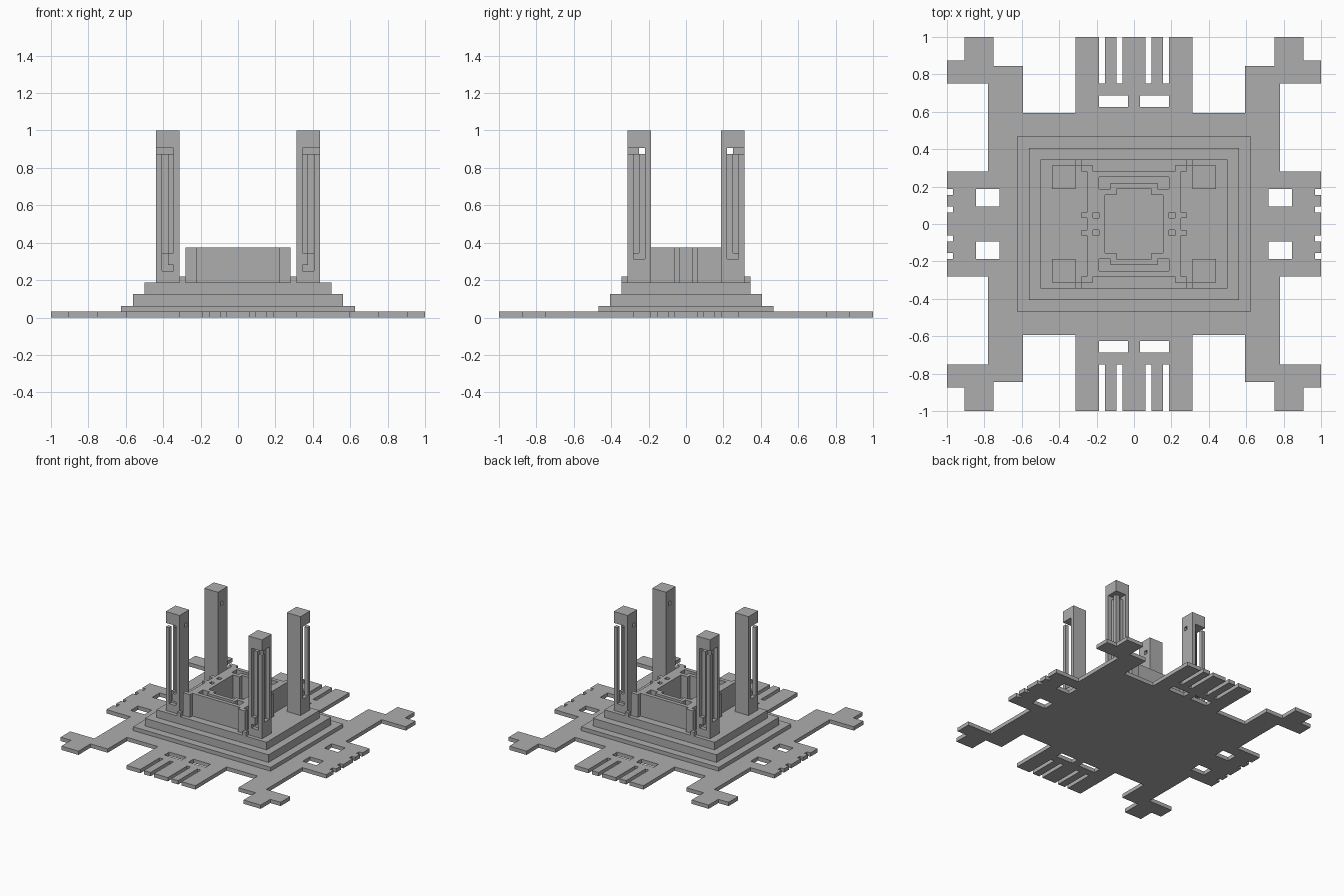
import bpy
import bmesh
from mathutils import Vector

U = 1 / 32  # one building block

if "Cube" in bpy.data.objects:
    bpy.data.objects.remove(bpy.data.objects["Cube"], do_unlink=True)

stone = bpy.data.materials.new("grey_stone")
stone.use_nodes = True
GREY = (0.42, 0.42, 0.42, 1)
stone.diffuse_color = GREY
bsdf = next(n for n in stone.node_tree.nodes if n.type == 'BSDF_PRINCIPLED')
bsdf.inputs["Base Color"].default_value = GREY
bsdf.inputs["Roughness"].default_value = 0.8


def blocks(name, lo, hi, solid):
    """Skin the unit blocks between lo and hi for which solid(x, y, z) holds."""
    bm = bmesh.new()
    verts = {}

    def filled(c):
        return all(a <= v < b for a, v, b in zip(lo, c, hi)) and \
            solid(*(v + 0.5 for v in c))

    def vert(p):
        if p not in verts:
            verts[p] = bm.verts.new(Vector(p) * U)
        return verts[p]

    for x in range(lo[0], hi[0]):
        for y in range(lo[1], hi[1]):
            for z in range(lo[2], hi[2]):
                cell = (x, y, z)
                if not filled(cell):
                    continue
                for axis in range(3):
                    for side in (0, 1):
                        near = list(cell)
                        near[axis] += 2 * side - 1
                        if filled(near):
                            continue
                        ring = []
                        for a, b in ((0, 0), (1, 0), (1, 1), (0, 1)):
                            p = list(cell)
                            p[axis] += side
                            p[(axis + 1) % 3] += a
                            p[(axis + 2) % 3] += b
                            ring.append(vert(tuple(p)))
                        bm.faces.new(ring if side else ring[::-1])
    bmesh.ops.dissolve_limit(bm, angle_limit=0.01, verts=bm.verts[:], edges=bm.edges[:])
    mesh = bpy.data.meshes.new(name)
    bm.to_mesh(mesh)
    bm.free()
    mesh.materials.append(stone)
    obj = bpy.data.objects.new(name, mesh)
    bpy.context.collection.objects.link(obj)
    return obj


# Ground plate with corner arms, slotted combs and windowed side tabs
def plate(x, y, z):
    x, y = abs(x), abs(y)
    body = x < 25 and y < 19
    arm = 19 < x < 25 and y < 27
    foot = (24 < x < 29 and y > 24) or (x > 24 and 24 < y < 28)
    comb = x < 10 and not (y > 24 and (5 < x < 6 or 2 < x < 3))
    comb = comb and not (1 < x < 6 and 20 < y < 22)
    tab = y < 9 and not (x > 31 and (5 < y < 6 or 2 < y < 3))
    window = 23 < x < 27 and 3 < y < 6
    return (body or arm or foot or comb or tab) and not window


blocks("ground_plate", (-32, -32, 0), (32, 32, 1), plate)

# Stepped platform
for name, w, d, z0, z1 in (("lower_step", 20, 15, 1, 2),
                           ("middle_step", 18, 13, 2, 4),
                           ("upper_step", 16, 11, 4, 6)):
    blocks(name, (-w, -d, z0), (w, d, z1), lambda x, y, z: True)


# Central walled enclosure with pit, end slots and side ribs
def enclosure(x, y, z):
    x, y = abs(x), abs(y)
    wall = x < 8 and y < 9
    post = 7 < x < 9 and 9 < y < 10
    rib = x < 9 and 1 < y < 2
    pit = (x < 5 and y < 5) or (x < 3 and y < 6)
    slot = x < 6 and 6 < y < 8 and not (x < 4 and y < 7)
    shaft = 6 < x < 7 and 1 < y < 2
    return (wall or post or rib) and not (pit or slot or shaft)


blocks("central_enclosure", (-9, -10, 6), (9, 10, 12), enclosure)


# Corner pillars: grooved outer faces, a loose corner shaft and a slot under the cap
def pillar(x, y, z):
    u, v = x - 10, y - 6
    if z > 29 or z < 8:
        return True
    if z > 28:
        return not ((u > 1 and v > 1) or 1 < v < 2)
    y_groove = 1 < u < 3 and v > 3 and z > (8 if u > 2 or z < 9 else 11)
    x_groove = 1 < v < 3 and u > 3 and z > 10
    core = 2 < u < 3 and 2 < v < 3 and z > 11
    return not (y_groove or x_groove or core)


def mirrored(obj):
    mod = obj.modifiers.new("mirror", 'MIRROR')
    mod.use_axis = (True, True, False)
    mod.use_mirror_merge = False


mirrored(blocks("corner_pillars", (10, 6, 6), (14, 10, 32), pillar))

# Small footing beside each pillar
mirrored(blocks("pillar_footings", (9, 10, 6), (10, 11, 7), lambda x, y, z: True))
